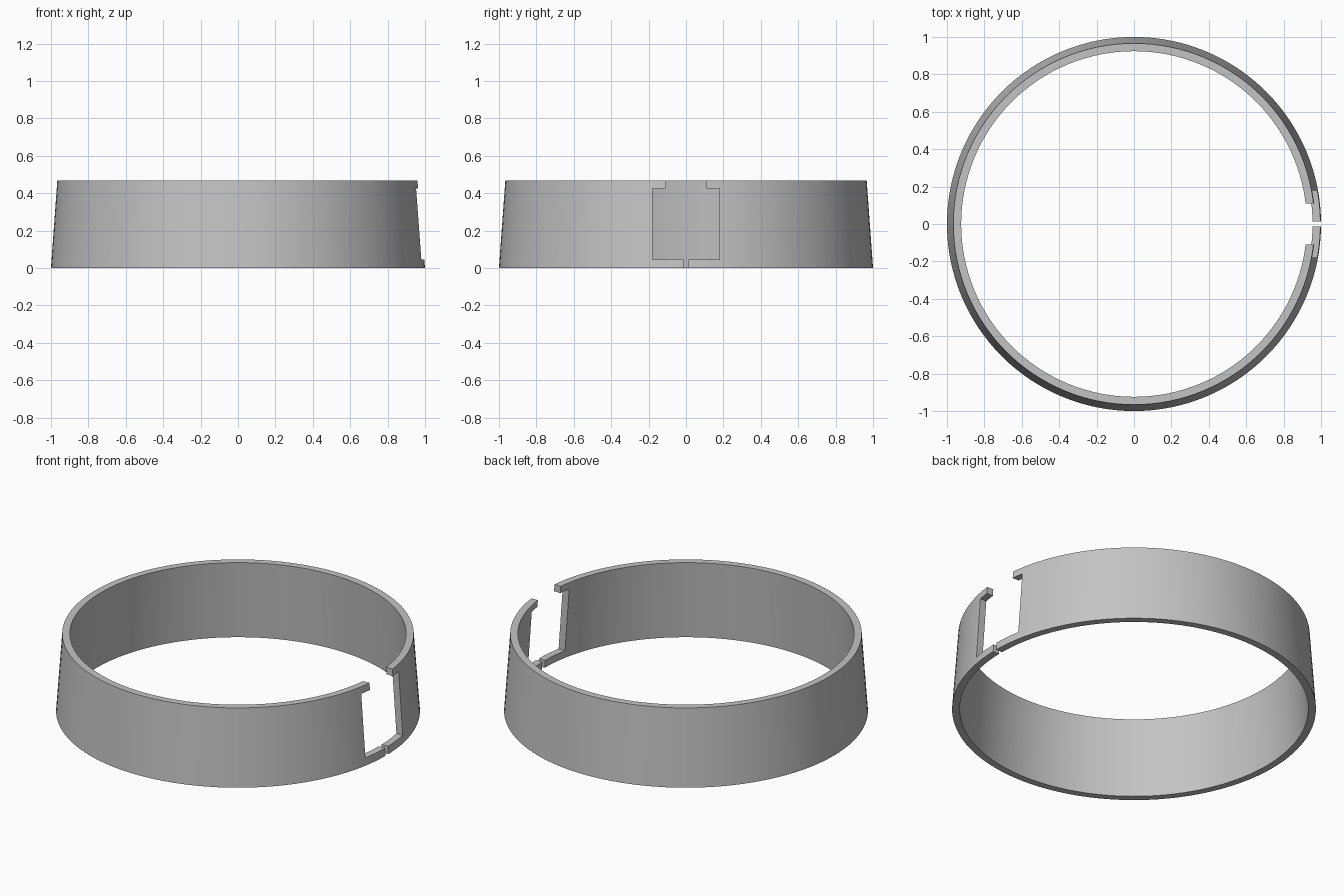
import bpy, bmesh, math

cube = bpy.data.objects.get("Cube")
if cube:
    bpy.data.objects.remove(cube, do_unlink=True)

grey = bpy.data.materials.new("plain_grey")
grey.use_nodes = True
colour = (0.55, 0.55, 0.55, 1)
grey.diffuse_color = colour
grey.node_tree.nodes["Principled BSDF"].inputs["Base Color"].default_value = colour

HEIGHT = 0.468
SEGMENTS = 128


def add_object(name, bm):
    bmesh.ops.recalc_face_normals(bm, faces=bm.faces)
    mesh = bpy.data.meshes.new(name)
    bm.to_mesh(mesh)
    bm.free()
    mesh.materials.append(grey)
    obj = bpy.data.objects.new(name, mesh)
    bpy.context.collection.objects.link(obj)
    return obj


# Tapered band: a slanted wall section turned about z
bm = bmesh.new()
section = [(1, 0), (0.966, HEIGHT), (0.924, HEIGHT), (0.958, 0)]
verts = [bm.verts.new((r, 0, z)) for r, z in section]
edges = [bm.edges.new((verts[i - 1], verts[i])) for i in range(4)]
bmesh.ops.spin(bm, geom=verts + edges, cent=(0, 0, 0), axis=(0, 0, 1),
               angle=math.tau, steps=SEGMENTS, use_merge=True)
bmesh.ops.remove_doubles(bm, verts=bm.verts, dist=0.0001)
band = add_object("tapered_band", bm)

# Opening cutter: narrow slit below, wide window, medium slot above
half = [(0.013, -0.1), (0.013, 0.046), (0.179, 0.046),
        (0.179, 0.426), (0.11, 0.426), (0.11, 0.6)]
outline = half + [(-y, z) for y, z in reversed(half)]
bm = bmesh.new()
face = bm.faces.new([bm.verts.new((0.7, y, z)) for y, z in outline])
side = bmesh.ops.extrude_face_region(bm, geom=[face])["geom"]
bmesh.ops.translate(bm, vec=(0.5, 0, 0),
                    verts=[v for v in side if isinstance(v, bmesh.types.BMVert)])
cutter = add_object("opening_cutter", bm)
cutter.hide_render = True

# Cut the opening, then smooth the curved walls
bpy.ops.object.select_all(action="DESELECT")
band.select_set(True)
bpy.context.view_layer.objects.active = band
cut = band.modifiers.new("opening", "BOOLEAN")
cut.operation = "DIFFERENCE"
cut.solver = "EXACT"
cut.object = cutter
bpy.ops.object.modifier_apply(modifier=cut.name)
bpy.data.objects.remove(cutter, do_unlink=True)
bpy.ops.object.shade_smooth_by_angle(angle=math.radians(30))
